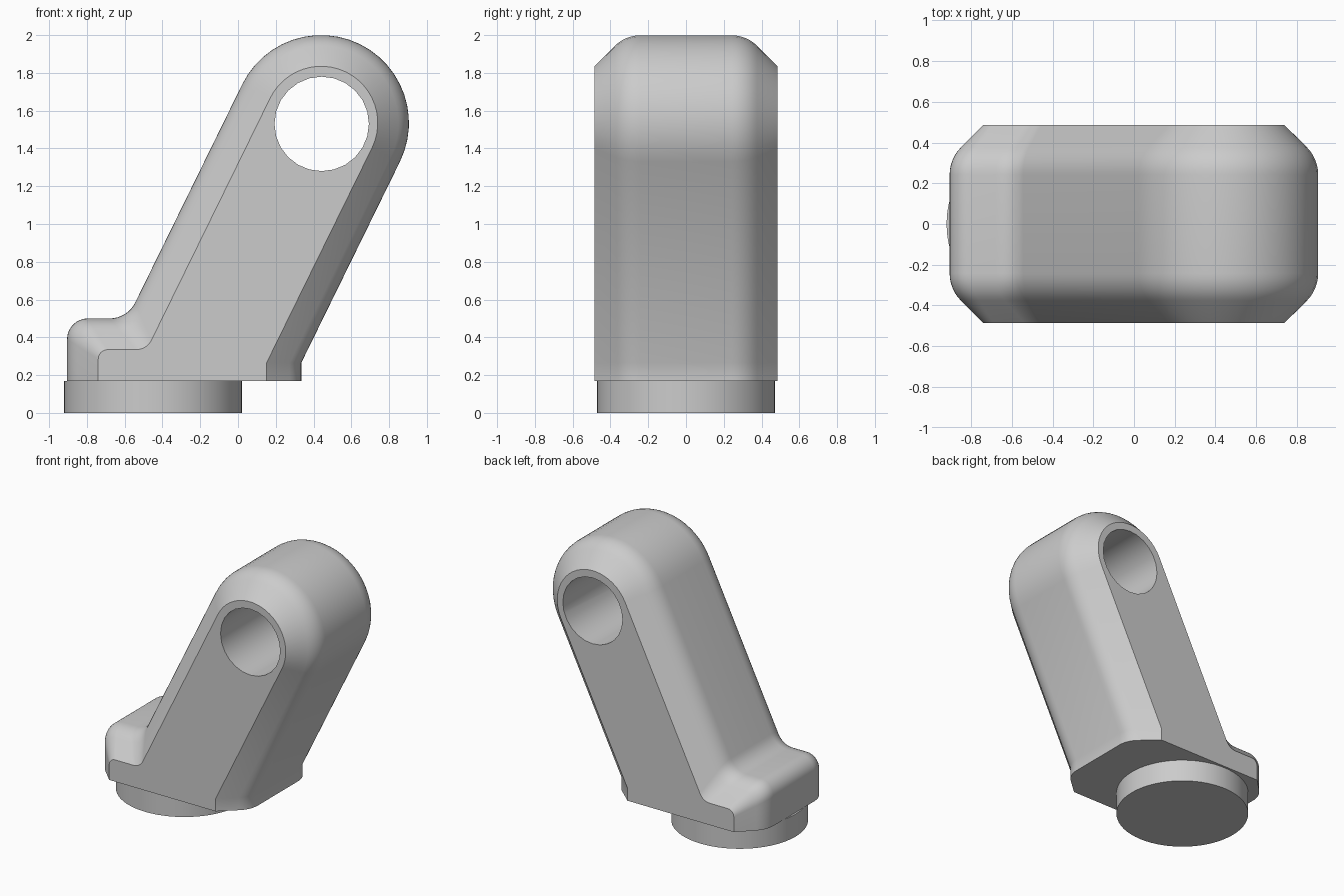
import bpy, bmesh
from math import sin, cos, pi, radians, tan
from mathutils import Vector, Matrix

cube = bpy.data.objects.get("Cube")
if cube:
    bpy.data.objects.remove(cube)

grey = bpy.data.materials.new("plain grey")
grey.use_nodes = True
colour = (0.6, 0.6, 0.6, 1)
grey.diffuse_color = colour
grey.node_tree.nodes["Principled BSDF"].inputs["Base Color"].default_value = colour

HEAD = Vector((0.44, 1.535))   # centre of the rounded head and its bore (x, z)
HEAD_R = 0.465
LEAN = radians(63.87)          # slope of the arm
HALF_Y, BASE_Z, INSET = 0.485, 0.17, 0.165


def make_object(name, bm):
    bmesh.ops.recalc_face_normals(bm, faces=bm.faces)
    mesh = bpy.data.meshes.new(name)
    bm.to_mesh(mesh)
    bm.free()
    mesh.materials.append(grey)
    obj = bpy.data.objects.new(name, mesh)
    bpy.context.collection.objects.link(obj)
    return obj


def cylinder(name, radius, depth, matrix, segments):
    bm = bmesh.new()
    bmesh.ops.create_cone(bm, cap_ends=True, segments=segments, radius1=radius,
                          radius2=radius, depth=depth, matrix=matrix)
    return make_object(name, bm)


def arc(cx, cz, r, a0, a1, n):
    return [(cx + r * cos(a0 + (a1 - a0) * i / n), cz + r * sin(a0 + (a1 - a0) * i / n))
            for i in range(n + 1)]


def outline(d):
    """Side outline of the bracket, pulled in by d everywhere but the base."""
    r = HEAD_R - d
    t = d / INSET
    side = LEAN - pi / 2
    right_x = 0.335 - d / sin(LEAN)
    left_x, ledge_z = -0.905 + d, 0.5 - d
    pts = [(right_x, BASE_Z), (right_x, 0.265)]
    pts += arc(HEAD.x, HEAD.y, r, side, side + pi, 24)
    # hollow fillet between arm and toe
    tx, tz = HEAD.x - r * sin(LEAN), HEAD.y + r * cos(LEAN)
    corner_x = tx - (tz - ledge_z) / tan(LEAN)
    fr = 0.15 - 0.06 * t
    pts += arc(corner_x - fr * tan(LEAN / 2), ledge_z + fr, fr, side, -pi / 2, 8)
    # rounded toe
    cr = 0.11 - 0.06 * t
    pts += arc(left_x + cr, ledge_z - cr, cr, pi / 2, pi, 8)
    pts.append((left_x, BASE_Z))
    return pts


# Bracket: outlines lofted across y, with a rounded chamfer on each side
R = 0.19
edge = [(0.242 + R * sin(a), R * (1 - cos(a))) for a in (pi / 4 * i / 6 for i in range(7))]
edge.append((HALF_Y, INSET))
sections = [(-y, d) for y, d in reversed(edge)] + edge
bm = bmesh.new()
rings = [[bm.verts.new((x, y, z)) for x, z in outline(d)] for y, d in sections]
for a, b in zip(rings, rings[1:]):
    for i in range(len(a)):
        j = (i + 1) % len(a)
        bm.faces.new((a[i], a[j], b[j], b[i]))
bm.faces.new(rings[0])
bm.faces.new(rings[-1])
bracket = make_object("bracket", bm)

# Bore through the head
cutter = cylinder("bore_cutter", 0.25, 2, Matrix.Translation((HEAD.x + 0.003, 0, HEAD.y - 0.005))
                  @ Matrix.Rotation(pi / 2, 4, "X"), 24)
cutter.hide_render = True
cut = bracket.modifiers.new("bore", "BOOLEAN")
cut.object = cutter
cut.operation = "DIFFERENCE"
cut.solver = "EXACT"
bpy.context.view_layer.objects.active = bracket
bpy.ops.object.modifier_apply(modifier=cut.name)
bpy.data.objects.remove(cutter)

# Round stud under the toe
stud = cylinder("base_stud", 0.47, BASE_Z, Matrix.Translation((-0.45, 0, BASE_Z / 2)), 64)

for obj in (bracket, stud):
    bpy.ops.object.select_all(action="DESELECT")
    obj.select_set(True)
    bpy.context.view_layer.objects.active = obj
    bpy.ops.object.shade_smooth_by_angle(angle=radians(32))
